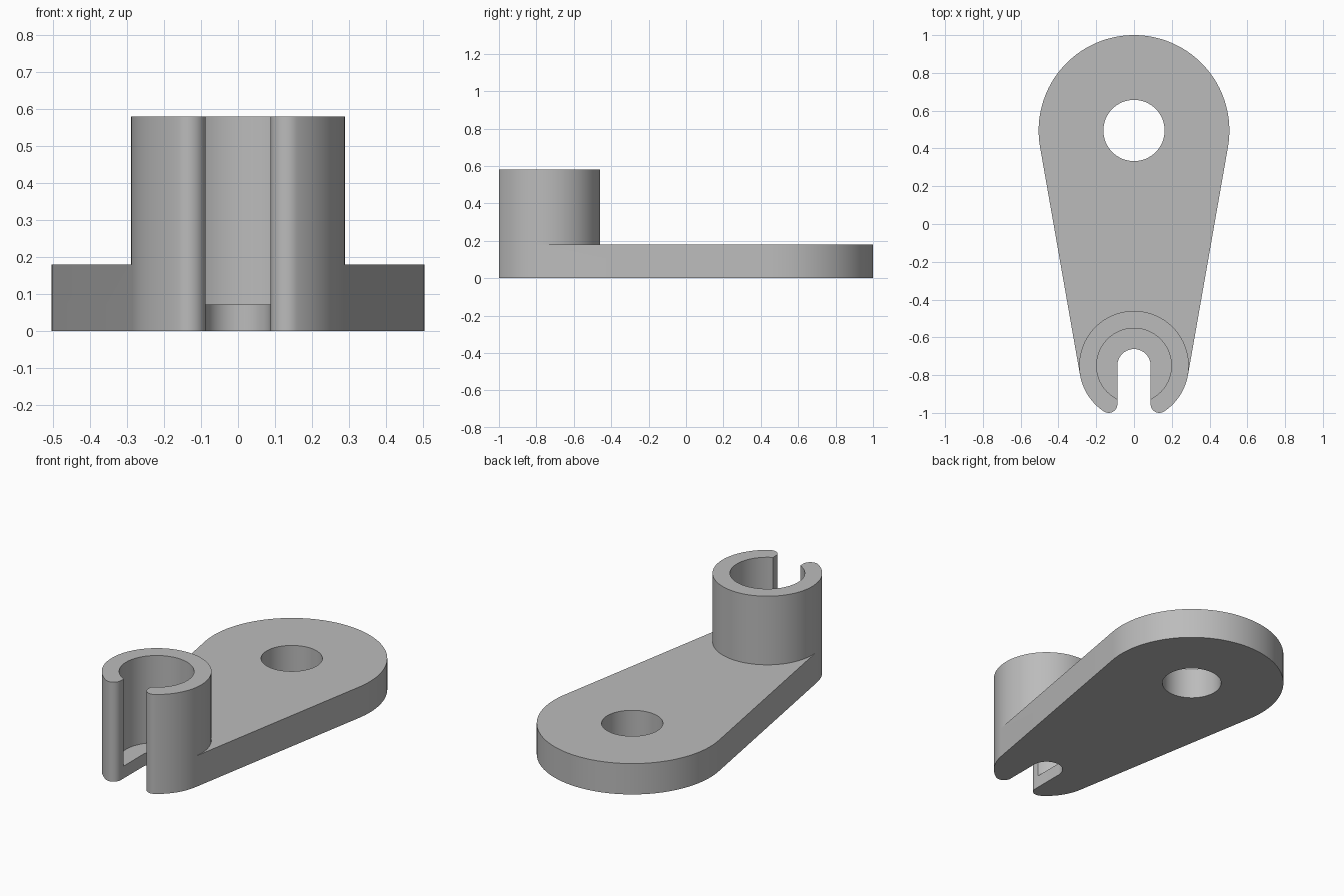
import bpy, bmesh
from math import pi, sin, cos, asin, atan2, sqrt, hypot, radians
from mathutils import Vector
from mathutils.geometry import tessellate_polygon

if "Cube" in bpy.data.objects:
    bpy.data.objects.remove(bpy.data.objects["Cube"], do_unlink=True)

# Main dimensions
EYE_Y, EYE_R, HOLE_R = 0.495, 0.505, 0.162
BOSS_Y, BOSS_R, BORE_R = -0.75, 0.29, 0.198
SLOT, LIP_R = 0.088, 0.046
FLOOR, PLATE, TOP = 0.072, 0.18, 0.58
LEVELS = (0, FLOOR, PLATE, TOP)


def arc(x, y, r, start, end, steps):
    angles = [start + (end - start) * i / steps for i in range(steps + 1)]
    return [(x + r * cos(a), y + r * sin(a)) for a in angles]


def mirrored(path):
    return [(-x, y) for x, y in reversed(path)]


# Plan outline pieces, running anticlockwise
tilt = asin((EYE_R - BOSS_R) / (EYE_Y - BOSS_Y))
lip_x = SLOT + LIP_R
lip_y = BOSS_Y - sqrt((BOSS_R - LIP_R) ** 2 - lip_x ** 2)
lip_angle = atan2(lip_y - BOSS_Y, lip_x)
mouth_y = BOSS_Y - sqrt(BORE_R ** 2 - SLOT ** 2)
mouth_angle = atan2(mouth_y - BOSS_Y, SLOT)

eye = arc(0, EYE_Y, EYE_R, -tilt, pi + tilt, 72)
boss_back = arc(0, BOSS_Y, BOSS_R, -tilt, pi + tilt, 56)
bore = arc(0, BOSS_Y, BORE_R, mouth_angle, pi - mouth_angle, 64)
slot = ([(SLOT, mouth_y)] + arc(0, BOSS_Y, SLOT, 0, pi, 28) + [(-SLOT, mouth_y)])
tip = arc(lip_x, lip_y, LIP_R, -pi, lip_angle, 18)
right_front = tip + arc(0, BOSS_Y, BOSS_R, lip_angle, -tilt, 14)[1:]
right_lip = [(SLOT, mouth_y), (SLOT, lip_y)]
left_front, left_lip = mirrored(right_front), mirrored(right_lip)
hole = arc(0, EYE_Y, HOLE_R, 0, 2 * pi, 64)

bm = bmesh.new()


def wall(path, low, high):
    """Vertical strip along a path, split at the shared levels."""
    levels = [z for z in LEVELS if low <= z <= high]
    for z0, z1 in zip(levels, levels[1:]):
        for (ax, ay), (bx, by) in zip(path, path[1:]):
            corners = ((ax, ay, z0), (bx, by, z0), (bx, by, z1), (ax, ay, z1))
            bm.faces.new([bm.verts.new(c) for c in corners])


def clean(path):
    """Closed loop without repeated points."""
    out = []
    for p in path:
        if not out or hypot(p[0] - out[-1][0], p[1] - out[-1][1]) > 1e-5:
            out.append(p)
    if hypot(out[0][0] - out[-1][0], out[0][1] - out[-1][1]) < 1e-5:
        out.pop()
    return out


def cap(z, *loops):
    """Flat face at height z; later loops are holes."""
    loops = [[Vector((x, y, z)) for x, y in clean(p)] for p in loops]
    verts = [bm.verts.new(v) for loop in loops for v in loop]
    for tri in tessellate_polygon(loops):
        bm.faces.new([verts[i] for i in tri])


# Plate sides, eye hole, boss shell, bore and slot
wall([right_front[-1]] + eye + [left_front[0]], 0, PLATE)
wall(hole, 0, PLATE)
wall(boss_back, PLATE, TOP)
for path in (right_front, left_front, right_lip, left_lip):
    wall(path, 0, TOP)
wall(bore, FLOOR, TOP)
wall(slot, 0, FLOOR)

# Underside, bore floor, plate top and boss rim
front_left_to_slot = left_front + left_lip
slot_to_front_right = right_lip + right_front
cap(0, slot_to_front_right + eye + front_left_to_slot + slot[::-1], hole)
cap(FLOOR, bore + slot[::-1])
cap(PLATE, eye + boss_back[::-1], hole)
cap(TOP, slot_to_front_right + boss_back + front_left_to_slot + bore[::-1])

bmesh.ops.remove_doubles(bm, verts=bm.verts[:], dist=1e-5)
bmesh.ops.dissolve_degenerate(bm, edges=bm.edges[:], dist=1e-6)
bmesh.ops.recalc_face_normals(bm, faces=bm.faces[:])

mesh = bpy.data.meshes.new("lever_arm")
bm.to_mesh(mesh)
bm.free()
lever = bpy.data.objects.new("lever_arm", mesh)
bpy.context.collection.objects.link(lever)

# Plain grey finish
grey = bpy.data.materials.new("plain_grey")
grey.use_nodes = True
colour = (0.5, 0.5, 0.5, 1)
grey.diffuse_color = colour
grey.node_tree.nodes["Principled BSDF"].inputs["Base Color"].default_value = colour
mesh.materials.append(grey)

bpy.ops.object.select_all(action="DESELECT")
lever.select_set(True)
bpy.context.view_layer.objects.active = lever
bpy.ops.object.shade_smooth_by_angle(angle=radians(30))
